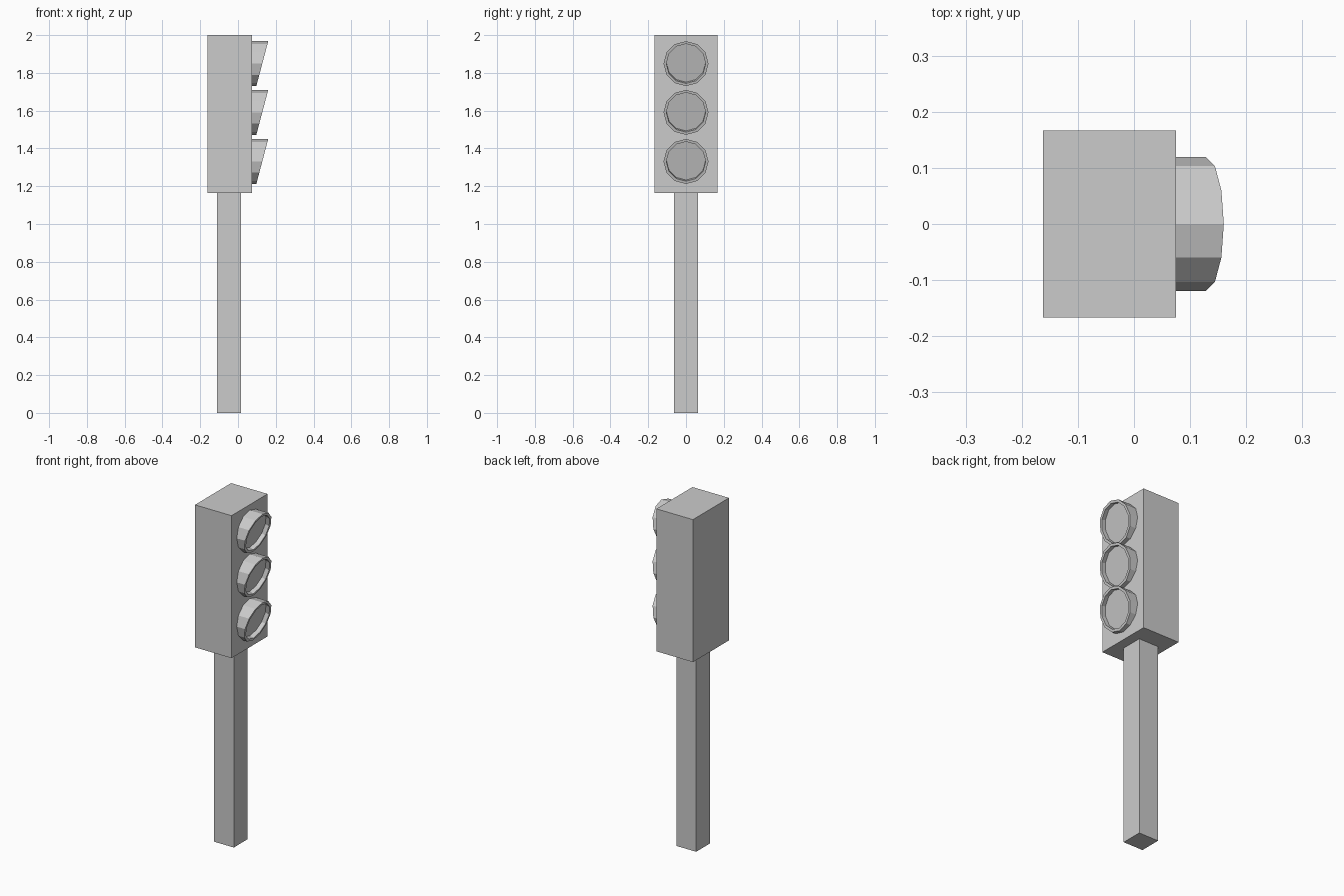
import bpy
import bmesh
import math
from mathutils import Vector

if "Cube" in bpy.data.objects:
    bpy.data.objects.remove(bpy.data.objects["Cube"])


def add_object(name, bm):
    mesh = bpy.data.meshes.new(name)
    bmesh.ops.recalc_face_normals(bm, faces=bm.faces)
    bm.to_mesh(mesh)
    bm.free()
    obj = bpy.data.objects.new(name, mesh)
    bpy.context.collection.objects.link(obj)
    return obj


def add_box(name, lo, hi):
    lo, hi = Vector(lo), Vector(hi)
    bm = bmesh.new()
    bmesh.ops.create_cube(bm, size=1)
    for v in bm.verts:
        v.co = (lo + hi) / 2 + v.co * (hi - lo)
    return add_object(name, bm)


def add_hooded_light(name, z, radius=0.119, sides=12):
    """Slant-cut tube with a recessed lens parallel to its rim, facing +x."""
    back, top, bottom = 0.07, 0.16, 0.097
    bm = bmesh.new()
    rear, front = [], []
    for i in range(sides):
        a = math.tau * i / sides
        y, h = radius * math.sin(a), radius * math.cos(a)
        x = (top + bottom) / 2 + (top - bottom) / 2 * math.cos(a)
        rear.append(bm.verts.new((back, y, z + h)))
        front.append(bm.verts.new((x, y, z + h)))
    for i in range(sides):
        j = (i + 1) % sides
        bm.faces.new((rear[i], rear[j], front[j], front[i]))
    bm.faces.new(rear)
    lens = bm.faces.new(front)
    bmesh.ops.recalc_face_normals(bm, faces=bm.faces)
    # Rim, then the lens pushed in along its normal
    bmesh.ops.inset_region(bm, faces=[lens], thickness=0.015)
    normal = lens.normal.copy()
    if normal.x < 0:
        normal.negate()
    wall = bmesh.ops.extrude_face_region(bm, geom=[lens])
    verts = [g for g in wall["geom"] if isinstance(g, bmesh.types.BMVert)]
    bmesh.ops.translate(bm, verts=verts, vec=normal * -0.025)
    if lens.is_valid:
        bmesh.ops.delete(bm, geom=[lens], context="FACES_ONLY")
    return add_object(name, bm)


# Pole and signal housing
add_box("pole", (-0.11, -0.063, 0), (0.017, 0.063, 1.166))
add_box("signal_housing", (-0.162, -0.167, 1.165), (0.075, 0.167, 2.0))

# Three hooded lights
for label, z in (("top", 1.849), ("middle", 1.591), ("bottom", 1.331)):
    add_hooded_light(label + "_light", z)
